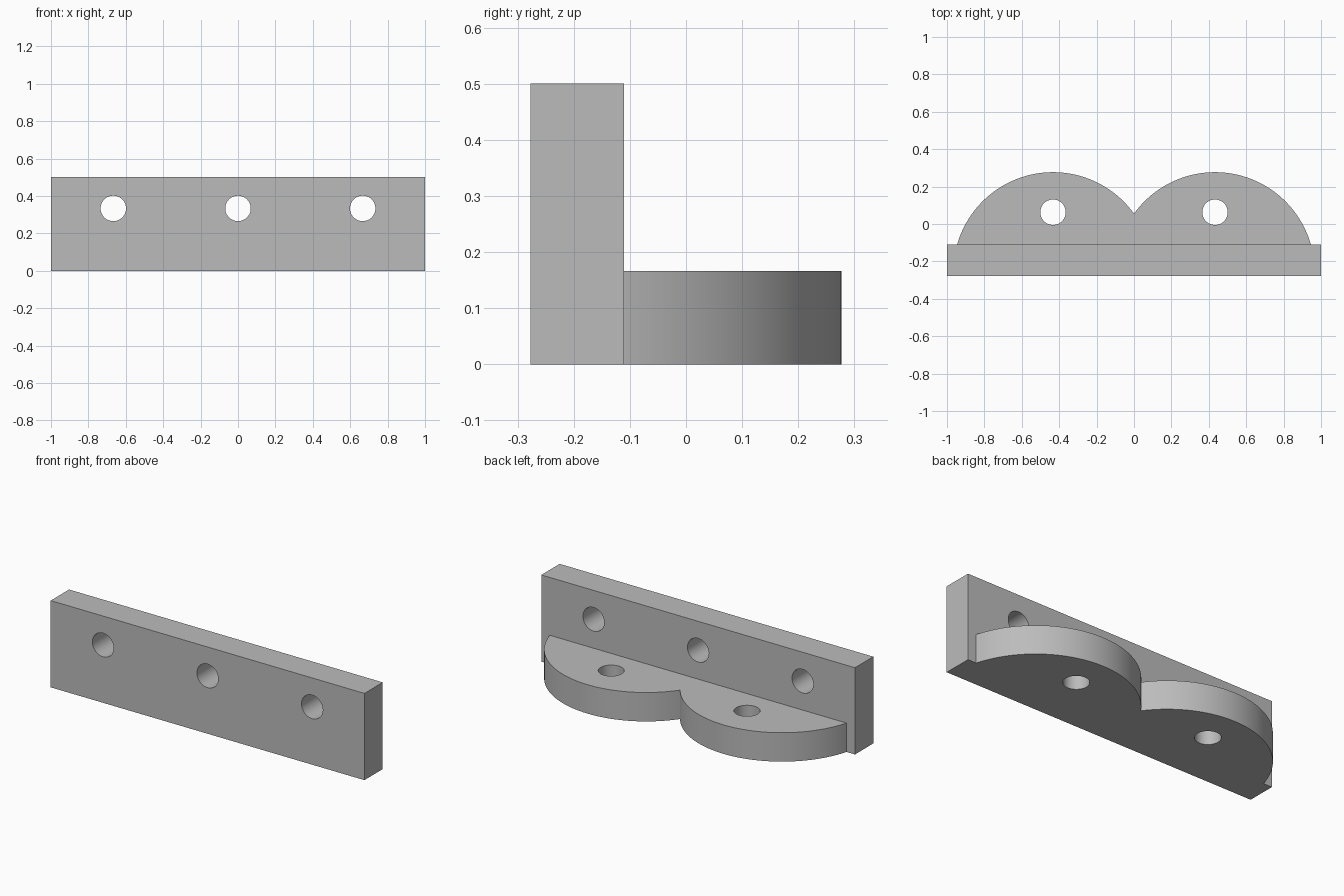
import bpy, bmesh
from math import sin, cos, asin, radians, pi
from mathutils import Matrix

cube = bpy.data.objects.get("Cube")
if cube:
    bpy.data.objects.remove(cube, do_unlink=True)

# Main dimensions
THICK = 1 / 6
HEIGHT = 0.5
FRONT, REAR = -0.277, 0.277
LOBE_X, LOBE_R = 0.433, 0.533
LOBE_Y = REAR - LOBE_R
HOLE_R = 0.068

grey = bpy.data.materials.new("plain grey")
grey.use_nodes = True
grey.diffuse_color = (0.5, 0.5, 0.5, 1)
grey.node_tree.nodes["Principled BSDF"].inputs["Base Color"].default_value = (0.5, 0.5, 0.5, 1)


def make_object(name, bm):
    bmesh.ops.recalc_face_normals(bm, faces=bm.faces)
    mesh = bpy.data.meshes.new(name)
    bm.to_mesh(mesh)
    bm.free()
    mesh.materials.append(grey)
    obj = bpy.data.objects.new(name, mesh)
    bpy.context.collection.objects.link(obj)
    return obj


def combine(target, tool, operation):
    mod = target.modifiers.new(operation, "BOOLEAN")
    mod.operation, mod.solver, mod.object = operation, "EXACT", tool
    bpy.context.view_layer.objects.active = target
    bpy.ops.object.modifier_apply(modifier=mod.name)
    bpy.data.objects.remove(tool, do_unlink=True)


def drill(target, location, rotation):
    bm = bmesh.new()
    bmesh.ops.create_cone(bm, cap_ends=True, segments=64, radius1=HOLE_R, radius2=HOLE_R,
                          depth=2 * THICK, matrix=Matrix.Translation(location) @ rotation)
    cutter = make_object("hole_cutter", bm)
    cutter.hide_render = True
    combine(target, cutter, "DIFFERENCE")


# Upright plate
bm = bmesh.new()
bmesh.ops.create_cube(bm, size=1)
bmesh.ops.scale(bm, verts=bm.verts, vec=(2, THICK, HEIGHT))
bmesh.ops.translate(bm, verts=bm.verts, vec=(0, FRONT + THICK / 2, HEIGHT / 2))
bracket = make_object("bracket", bm)

# Double-lobed shelf: one arc from the plate to the middle notch, then mirrored
root_y = FRONT + THICK * 0.9
start = asin((root_y - LOBE_Y) / LOBE_R)
end = pi / 2 + asin(LOBE_X / LOBE_R)
STEPS = 56
angles = [start + (end - start) * i / STEPS for i in range(STEPS + 1)]
left = [(LOBE_X + LOBE_R * cos(a), LOBE_Y + LOBE_R * sin(a)) for a in angles]
outline = left + [(-x, y) for x, y in reversed(left[:-1])]
bm = bmesh.new()
face = bm.faces.new([bm.verts.new((x, y, 0)) for x, y in outline])
extruded = bmesh.ops.extrude_face_region(bm, geom=[face])["geom"]
bmesh.ops.translate(bm, vec=(0, 0, THICK),
                    verts=[v for v in extruded if isinstance(v, bmesh.types.BMVert)])
combine(bracket, make_object("lobed_shelf", bm), "UNION")

# Screw holes through the plate and the shelf
for x in (-2 / 3, 0, 2 / 3):
    drill(bracket, (x, FRONT + THICK / 2, 1 / 3), Matrix.Rotation(radians(90), 4, "X"))
for x in (-LOBE_X, LOBE_X):
    drill(bracket, (x, 0.063, THICK / 2), Matrix.Identity(4))

# Smooth curved walls, crisp edges
bpy.ops.object.select_all(action="DESELECT")
bracket.select_set(True)
bpy.context.view_layer.objects.active = bracket
bpy.ops.object.shade_smooth_by_angle(angle=radians(30))
